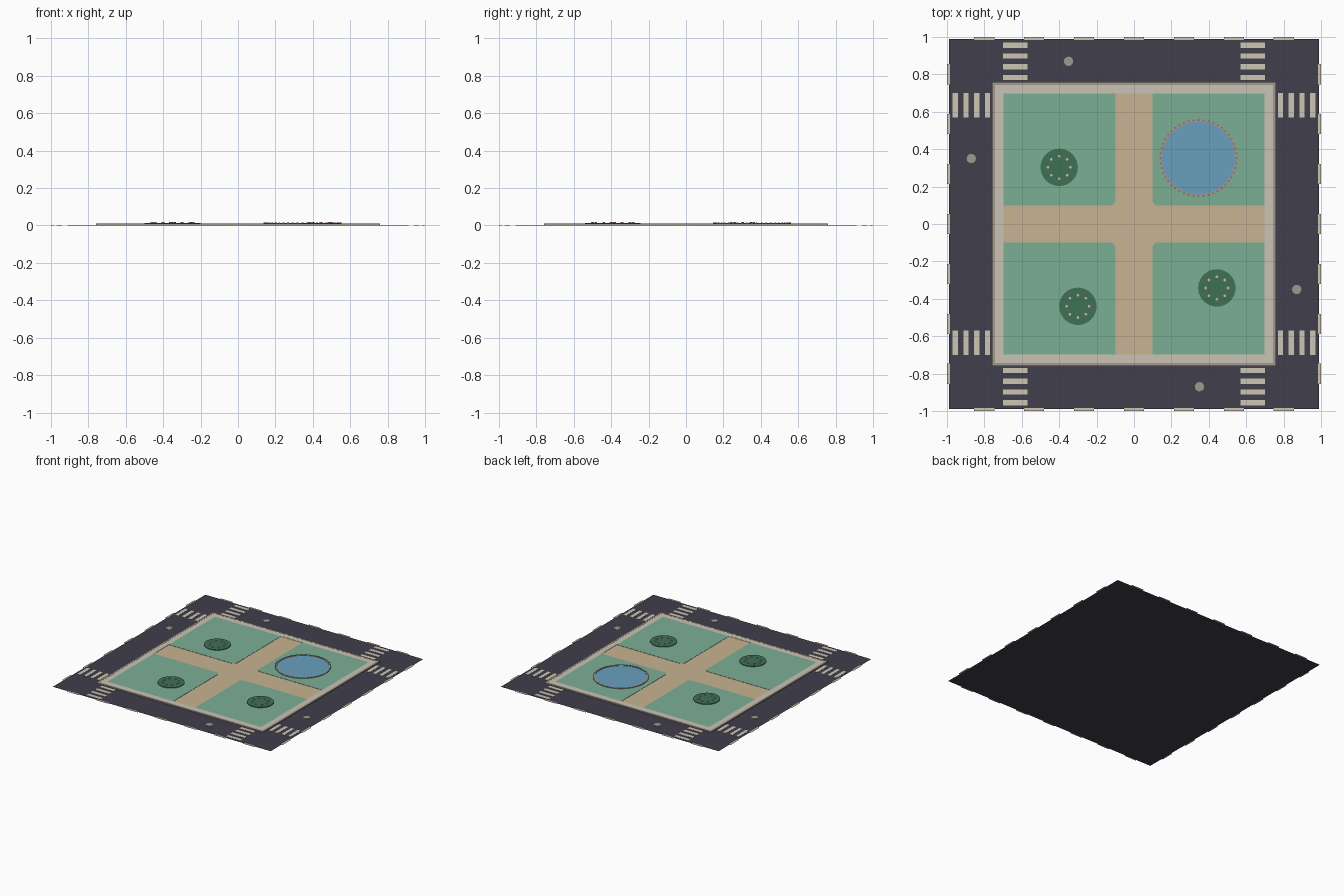
import bpy, bmesh, math

if "Cube" in bpy.data.objects:
    bpy.data.objects.remove(bpy.data.objects["Cube"])

def lin(c):
    c /= 255
    return c / 12.92 if c <= 0.04045 else ((c + 0.055) / 1.055) ** 2.4

def material(name, r, g, b):
    m = bpy.data.materials.new(name)
    m.diffuse_color = (lin(r), lin(g), lin(b), 1)
    m.use_nodes = True
    m.node_tree.nodes["Principled BSDF"].inputs["Base Color"].default_value = m.diffuse_color
    return m

ASPHALT = material("asphalt", 64, 63, 76)
PAINT = material("road_paint", 205, 198, 180)
PAVING = material("paving", 203, 195, 181)
KERB = material("kerb_stone", 160, 153, 142)
GRASS = material("grass", 124, 175, 149)
SAND = material("sand_path", 200, 179, 146)
WATER = material("water", 104, 160, 190)
SHRUB = material("shrub_green", 62, 113, 86)
BLOSSOM = material("blossom", 222, 176, 150)
PEBBLE = material("pebble", 140, 98, 98)

def finish(bm, name, mat):
    bmesh.ops.recalc_face_normals(bm, faces=bm.faces)
    me = bpy.data.meshes.new(name)
    bm.to_mesh(me)
    bm.free()
    me.materials.append(mat)
    ob = bpy.data.objects.new(name, me)
    bpy.context.collection.objects.link(ob)
    return ob

def add_prism(bm, pts, z0, z1):
    """Extrude an outline from z0 up to z1 (a flat sheet if they are equal)."""
    f = bm.faces.new([bm.verts.new((x, y, z0)) for x, y in pts])
    if z1 > z0:
        r = bmesh.ops.extrude_face_region(bm, geom=[f])
        for v in r["geom"]:
            if isinstance(v, bmesh.types.BMVert):
                v.co.z = z1

def rect(x0, y0, x1, y1):
    return [(x0, y0), (x1, y0), (x1, y1), (x0, y1)]

def circle(x, y, r, n):
    return [(x + r * math.cos(2 * math.pi * i / n), y + r * math.sin(2 * math.pi * i / n))
            for i in range(n)]

def part(name, mat, outlines, z0, z1):
    bm = bmesh.new()
    for o in outlines:
        add_prism(bm, o, z0, z1)
    return finish(bm, name, mat)

def four_turns(outline):
    """The outline repeated on all four sides of the block."""
    out = []
    for _ in range(4):
        out.append(outline)
        outline = [(-y, x) for x, y in outline]
    return out

def ring(name, mat, inner, outer, z0, z1):
    """Closed ring between two outlines with equal point counts."""
    bm = bmesh.new()
    loops = [[bm.verts.new((x, y, z)) for x, y in o]
             for o, z in ((outer, z0), (outer, z1), (inner, z1), (inner, z0))]
    n = len(inner)
    for k in range(4):
        a, b = loops[k], loops[(k + 1) % 4]
        for i in range(n):
            j = (i + 1) % n
            bm.faces.new((a[i], a[j], b[j], b[i]))
    return finish(bm, name, mat)

# Road sheet
bm = bmesh.new()
add_prism(bm, rect(-0.99, -0.99, 0.99, 0.99), 0, 0)
road = finish(bm, "road", ASPHALT)
if road.data.polygons[0].normal.z < 0:
    road.data.flip_normals()

# Zebra crossings: four bars at both ends of each street
bars = []
for k in range(4):
    c = 0.783 + k * 0.0575
    for s in (-1, 1):
        xs = sorted((s * 0.57, s * 0.70))
        bars += four_turns(rect(xs[0], c - 0.014, xs[1], c + 0.014))
part("zebra_crossings", PAINT, bars, 0.0005, 0.002)

# Centre line dashes along the outer edges
dashes = []
for k in range(-3, 4):
    c = k * 0.267
    dashes += four_turns(rect(c - 0.054, 0.985, c + 0.054, 1.0))
part("lane_dashes", PAINT, dashes, 0.0005, 0.002)

# Manhole covers
covers = [circle(x, y, 0.025, 16) for x, y in
          ((-0.35, 0.87), (-0.87, 0.35), (0.87, -0.35), (0.35, -0.87))]
part("manhole_covers", KERB, covers, 0.0005, 0.003)

# Kerb, pavement and the sandy cross path
ring("kerb", KERB, rect(-0.742, -0.742, 0.742, 0.742),
     rect(-0.758, -0.758, 0.758, 0.758), 0.0005, 0.010)
ring("pavement", PAVING, rect(-0.698, -0.698, 0.698, 0.698),
     rect(-0.742, -0.742, 0.742, 0.742), 0.0005, 0.009)
part("cross_path", SAND, [rect(-0.698, -0.698, 0.698, 0.698)], 0.0005, 0.007)

# Four lawns with the corner at the crossing rounded
r, c = 0.03, 0.098
lawn = [(0.698, c), (0.698, 0.698), (c, 0.698)]
lawn += [(c + r - r * math.cos(a), c + r - r * math.sin(a))
         for a in (math.pi / 2 * i / 5 for i in range(6))]
part("lawns", GRASS, four_turns(lawn), 0.006, 0.009)

# Pond with stone rim and a row of pebbles
px, py = 0.345, 0.352
part("pond_water", WATER, [circle(px, py, 0.198, 48)], 0.008, 0.011)
ring("pond_rim", KERB, circle(px, py, 0.195, 48), circle(px, py, 0.208, 48), 0.008, 0.014)
part("rim_pebbles", PEBBLE,
     [circle(x, y, 0.005, 6) for x, y in circle(px, py, 0.204, 48)], 0.012, 0.015)

# Round flower beds with eight blossoms each
for i, (x, y) in enumerate(((-0.40, 0.303), (-0.30, -0.44), (0.443, -0.342))):
    part(f"flower_bed_{i + 1}", SHRUB, [circle(x, y, 0.1, 32)], 0.008, 0.014)
    part(f"blossoms_{i + 1}", BLOSSOM,
         [circle(u, v, 0.008, 6) for u, v in circle(x, y, 0.06, 8)], 0.013, 0.019)
